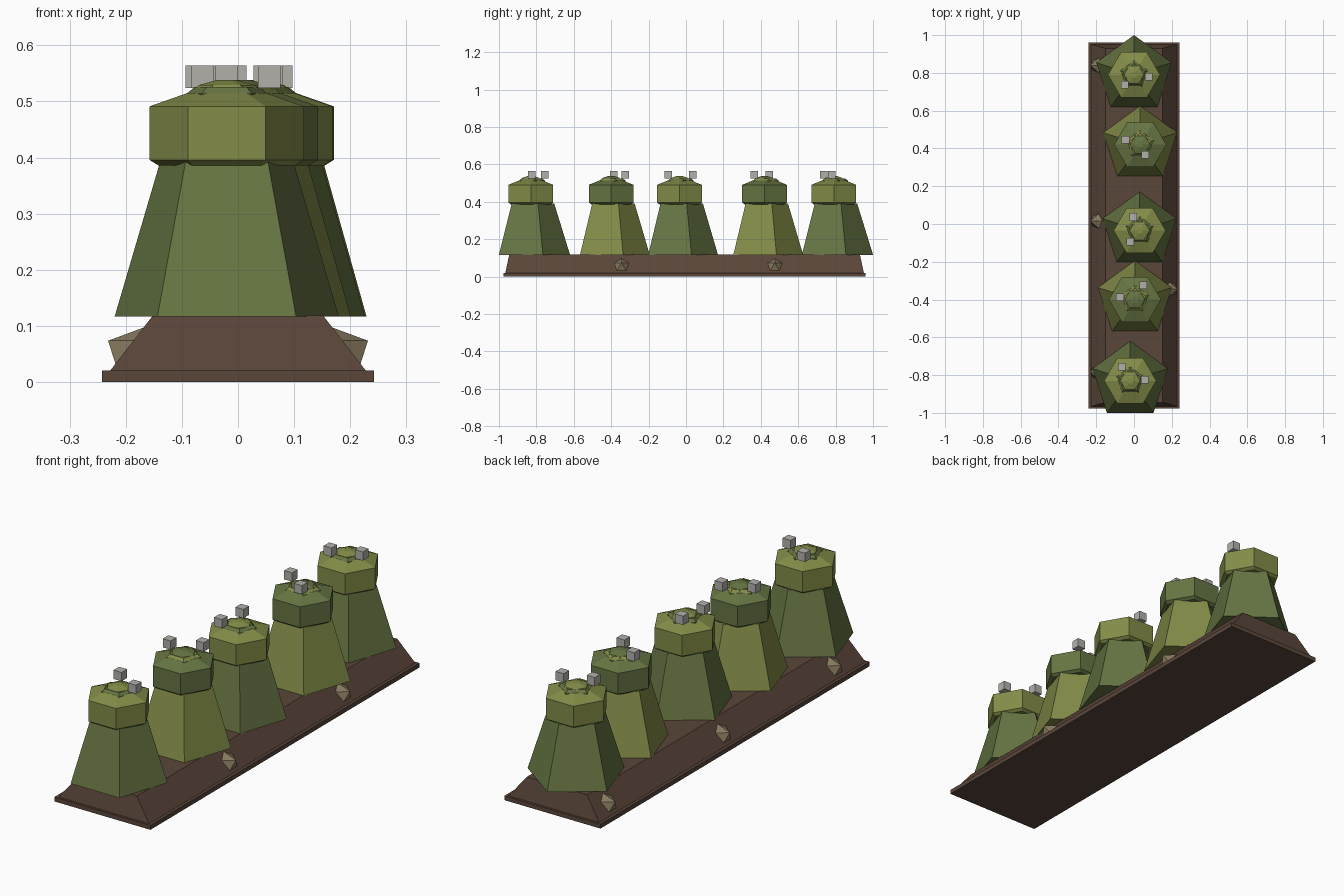
import bpy, bmesh, math
from mathutils import Matrix, Vector

if "Cube" in bpy.data.objects:
    bpy.data.objects.remove(bpy.data.objects["Cube"])


def material(name, rgb):
    m = bpy.data.materials.new(name)
    lin = [((c / 255 + 0.055) / 1.055) ** 2.4 for c in rgb]
    m.diffuse_color = (*lin, 1)
    m.use_nodes = True
    m.node_tree.nodes["Principled BSDF"].inputs["Base Color"].default_value = m.diffuse_color
    return m


SOIL = material("soil_brown", (90, 70, 58))
DARK = material("leaf_green", (102, 117, 67))
LIGHT = material("leaf_yellow_green", (131, 140, 72))
GREY = material("pale_grey", (178, 176, 170))
STONE = material("tan_stone", (134, 121, 94))


def finish(name, bm, mat):
    bmesh.ops.recalc_face_normals(bm, faces=bm.faces)
    me = bpy.data.meshes.new(name)
    bm.to_mesh(me)
    bm.free()
    me.materials.append(mat)
    ob = bpy.data.objects.new(name, me)
    bpy.context.collection.objects.link(ob)
    return ob


def loft(name, rings, mat):
    """Closed solid through a list of vertex rings."""
    bm = bmesh.new()
    vs = [[bm.verts.new(p) for p in r] for r in rings]
    n = len(vs[0])
    for a, b in zip(vs, vs[1:]):
        for i in range(n):
            j = (i + 1) % n
            bm.faces.new((a[i], a[j], b[j], b[i]))
    bm.faces.new(vs[0][::-1])
    bm.faces.new(vs[-1])
    return finish(name, bm, mat)


def prism(name, x, y, sides, phase, profile, mat):
    """Faceted solid of revolution, profile = (radius, height) pairs."""
    rings = []
    for r, z in profile:
        angles = [phase + 2 * math.pi * i / sides for i in range(sides)]
        rings.append([(x + r * math.cos(a), y + r * math.sin(a), z) for a in angles])
    return loft(name, rings, mat)


def rect(x, y0, y1, z):
    return [(-x, y0, z), (x, y0, z), (x, y1, z), (-x, y1, z)]


# Base slab and sloped soil mound
loft("base_slab", [rect(0.242, -0.976, 0.961, 0), rect(0.242, -0.976, 0.961, 0.02)], SOIL)
loft("soil_mound", [rect(0.228, -0.966, 0.951, 0.02), rect(0.152, -0.945, 0.93, 0.118)], SOIL)

# Bushes: five-sided skirt, six-sided cap, small five-sided collar, six-sided tip
bushes = [(-0.02, -0.83), (0.005, -0.4), (0.03, -0.035), (0.033, 0.42), (0.0, 0.79)]
up = math.pi / 2
for k, (x, y) in enumerate(bushes):
    a, b = (DARK, LIGHT) if k % 2 == 0 else (LIGHT, DARK)
    r = 0.21 if k in (0, 4) else 0.206
    prism(f"bush_skirt_{k+1}", x, y, 5, up, [(r, 0.117), (0.125, 0.392)], a)
    prism(f"bush_cap_{k+1}", x, y, 6, 0,
          [(0.122, 0.386), (0.138, 0.396), (0.138, 0.491), (0.07, 0.515)], b)
    prism(f"bush_collar_{k+1}", x, y, 5, up, [(0.077, 0.505), (0.075, 0.514), (0.06, 0.526)], a)
    prism(f"bush_tip_{k+1}", x, y, 6, 0, [(0.058, 0.52), (0.05, 0.529), (0.018, 0.538)], b)

# Small grey cubes on the bush tops
cubes = [(-0.064, -0.756), (0.056, -0.824), (0.048, -0.324), (-0.074, -0.387),
         (-0.005, 0.037), (-0.02, -0.095), (-0.045, 0.445), (0.06, 0.366),
         (-0.05, 0.737), (0.077, 0.78)]
for k, (x, y) in enumerate(cubes):
    bm = bmesh.new()
    bmesh.ops.create_cube(bm, size=0.04, matrix=Matrix.Translation((x, y, 0.544)))
    finish(f"top_cube_{k+1}", bm, GREY)

# Stones half buried in the mound's sides
stones = [(1, -0.345), (1, 0.475), (-1, 0.84), (-1, 0.015), (-1, -0.785)]
for k, (s, y) in enumerate(stones):
    bm = bmesh.new()
    bmesh.ops.create_icosphere(bm, subdivisions=1, radius=1)
    bmesh.ops.transform(bm, verts=bm.verts, matrix=Matrix.Translation((s * 0.16, y, 0.052))
                        @ Matrix.Diagonal((0.08, 0.05, 0.048, 1))
                        @ Matrix.Rotation(math.pi / 2 * (1 - s), 4, 'Z'))
    finish(f"side_stone_{k+1}", bm, STONE)
